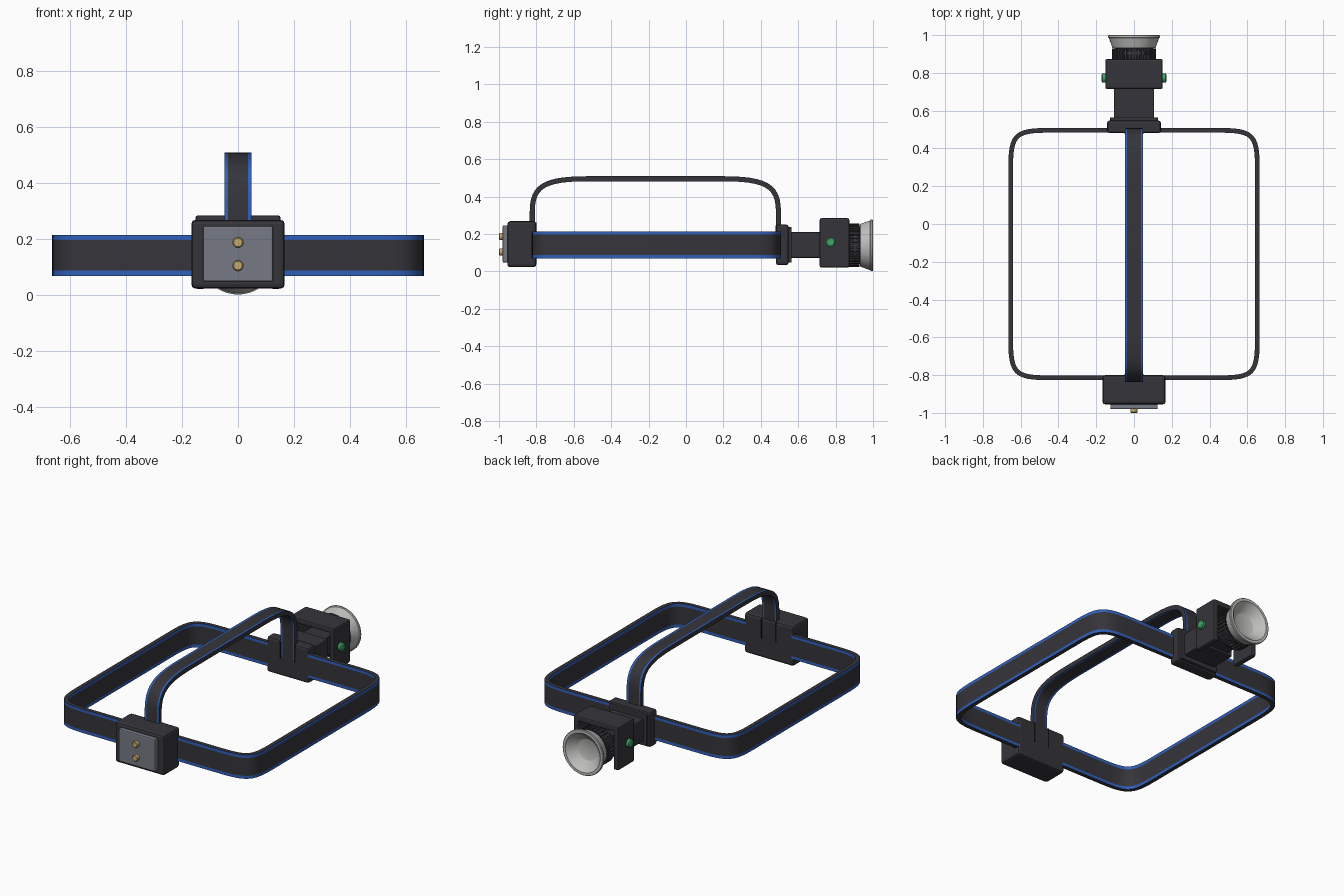
import bpy, bmesh, math
from mathutils import Vector, Matrix

cube = bpy.data.objects.get("Cube")
if cube:
    bpy.data.objects.remove(cube, do_unlink=True)


def material(name, rgb):
    m = bpy.data.materials.new(name)
    m.use_nodes = True
    m.diffuse_color = (*rgb, 1)
    m.node_tree.nodes["Principled BSDF"].inputs["Base Color"].default_value = (*rgb, 1)
    return m


DARK = material("charcoal", (0.036, 0.035, 0.042))
BLACK = material("black", (0.006, 0.006, 0.008))
BLUE = material("blue trim", (0.03, 0.115, 0.49))
GREY = material("slate grey", (0.18, 0.195, 0.235))
BRASS = material("brass", (0.6, 0.4, 0.15))
SILVER = material("light grey", (0.52, 0.52, 0.51))
GREEN = material("green", (0.05, 0.38, 0.13))


def finish(name, bm, mats, bevel=0, smooth=False):
    bmesh.ops.recalc_face_normals(bm, faces=bm.faces)
    me = bpy.data.meshes.new(name)
    bm.to_mesh(me)
    bm.free()
    for m in mats:
        me.materials.append(m)
    ob = bpy.data.objects.new(name, me)
    bpy.context.scene.collection.objects.link(ob)
    if bevel:
        mod = ob.modifiers.new("bevel", 'BEVEL')
        mod.width, mod.segments = bevel, 2
    if smooth:
        bpy.ops.object.select_all(action='DESELECT')
        ob.select_set(True)
        bpy.context.view_layer.objects.active = ob
        bpy.ops.object.shade_smooth_by_angle(angle=math.radians(35))
    return ob


def add_box(bm, lo, hi, turn=Matrix()):
    size = Vector(hi) - Vector(lo)
    mid = (Vector(hi) + Vector(lo)) / 2
    bmesh.ops.create_cube(bm, size=1, matrix=turn @ Matrix.Translation(mid) @ Matrix.Diagonal((*size, 1)))


def box(name, lo, hi, mat, bevel=0):
    bm = bmesh.new()
    add_box(bm, lo, hi)
    return finish(name, bm, [mat], bevel)


def lathe(name, profile, centre, axis, mat, steps=40):
    """Turn (radius, distance) points about an axis through centre."""
    bm = bmesh.new()
    rot = Vector((0, 0, 1)).rotation_difference(Vector(axis)).to_matrix()
    rings = []
    for r, d in profile:
        angles = [2 * math.pi * i / steps for i in range(steps)]
        rings.append([bm.verts.new(Vector(centre) + rot @ Vector((r * math.cos(a), r * math.sin(a), d)))
                      for a in angles])
    for a, b in zip(rings, rings[1:]):
        for i in range(steps):
            j = (i + 1) % steps
            bm.faces.new((a[i], a[j], b[j], b[i]))
    bm.faces.new(rings[0])
    bm.faces.new(rings[-1])
    return finish(name, bm, [mat], smooth=True)


def corner(start, tip, end, pull, n=12):
    """Curve from start to end, drawn towards the tip."""
    p0, c, p3 = Vector(start), Vector(tip), Vector(end)
    p1, p2 = p0.lerp(c, pull), p3.lerp(c, pull)
    ts = [i / n for i in range(n + 1)]
    return [p0 * (1 - t)**3 + p1 * 3 * t * (1 - t)**2 + p2 * 3 * t * t * (1 - t) + p3 * t**3 for t in ts]


def webbing(name, path, place, low, high, trim, thick, closed):
    """Sweep a flat strap with coloured borders along a 2D path."""
    bm = bmesh.new()
    across = [low, low + trim, high - trim, high]
    section = [(1, w) for w in across] + [(-1, w) for w in reversed(across)]
    n, k = len(path), len(section)
    rows = []
    for i, p in enumerate(path):
        before = path[i - 1] if closed or i else p
        after = path[(i + 1) % n] if closed or i < n - 1 else p
        t = (after - before).normalized()
        normal = Vector((t.y, -t.x))
        rows.append([bm.verts.new(place(p + normal * s * thick / 2, w)) for s, w in section])
    for i in range(n if closed else n - 1):
        a, b = rows[i], rows[(i + 1) % n]
        for j in range(k):
            f = bm.faces.new((a[j], a[(j + 1) % k], b[(j + 1) % k], b[j]))
            f.material_index = int(j in (0, 2, 4, 6))
    if not closed:
        bm.faces.new(rows[0])
        bm.faces.new(rows[-1])
    return finish(name, bm, [DARK, BLUE], smooth=True)


# Head band: rounded rectangle lying flat
X, FRONT, BACK, R = 0.653, -0.814, 0.496, 0.2
band = []
for sx, y, first in ((1, FRONT, 'x'), (1, BACK, 'y'), (-1, BACK, 'x'), (-1, FRONT, 'y')):
    inward = R if y == FRONT else -R
    along_x, along_y = (sx * (X - R), y), (sx * X, y + inward)
    ends = (along_x, along_y) if first == 'x' else (along_y, along_x)
    band += corner(ends[0], (sx * X, y), ends[1], 0.88)
webbing("head_band", band, lambda p, w: Vector((p.x, p.y, w)), 0.068, 0.214, 0.018, 0.025, True)

# Top strap: arch from the battery case to the lamp clip
F, B, T = -0.822, 0.494, 0.495
arch = [Vector((F, 0.15))] + corner((F, 0.32), (F, T), (F + 0.3, T), 0.78)
arch += corner((B - 0.3, T), (B, T), (B, 0.32), 0.78) + [Vector((B, 0.15))]
webbing("top_strap", arch, lambda p, w: Vector((w, p.x, p.y)), -0.048, 0.048, 0.012, 0.027, False)

# Battery case with contact panel
box("battery_case", (-0.167, -0.955, 0.022), (0.167, -0.8, 0.268), DARK, 0.015)
box("contact_panel", (-0.125, -0.98, 0.047), (0.125, -0.95, 0.246), GREY, 0.006)
for name, z in (("upper_contact", 0.187), ("lower_contact", 0.104)):
    lathe(name, [(0.019, 0), (0.019, 0.021), (0.015, 0.025)], (0, -0.975, z), (0, -1, 0), BRASS, 16)

# Lamp clip and neck
box("lamp_clip", (-0.142, 0.481, 0.034), (0.142, 0.548, 0.25), DARK, 0.012)
box("clip_plate", (-0.127, 0.54, 0.046), (0.127, 0.565, 0.238), DARK, 0.005)
box("lamp_neck", (-0.107, 0.555, 0.072), (0.107, 0.72, 0.21), DARK, 0.006)
box("neck_core", (-0.075, 0.71, 0.085), (0.075, 0.85, 0.195), DARK)

# Strap slots on the inner faces of case and clip
for side, tag in ((1, "left"), (-1, "right")):
    for part, y, top in (("case", -0.8, 0.262), ("clip", 0.481, 0.244)):
        x = side * 0.05
        box(f"{tag}_{part}_slot", (x - 0.004, y - 0.002, 0.14), (x + 0.004, y + 0.002, top), BLACK)

# Lamp bracket: upside-down U with a pivot on each side
bm = bmesh.new()
outline = [(-0.152, 0.02), (-0.152, 0.284), (0.152, 0.284), (0.152, 0.02),
           (0.118, 0.02), (0.118, 0.25), (-0.118, 0.25), (-0.118, 0.02)]
face = bm.faces.new([bm.verts.new((x, 0.715, z)) for x, z in outline])
ext = bmesh.ops.extrude_face_region(bm, geom=[face])
bmesh.ops.translate(bm, vec=(0, 0.158, 0), verts=[v for v in ext["geom"] if isinstance(v, bmesh.types.BMVert)])
finish("lamp_bracket", bm, [DARK], 0.009)
for side, tag in ((1, "left"), (-1, "right")):
    lathe(f"{tag}_pivot", [(0.025, 0), (0.025, 0.02), (0.018, 0.025)],
          (side * 0.147, 0.773, 0.155), (side, 0, 0), GREEN, 12)

# Finned barrel
CZ = 0.139
lathe("lamp_barrel", [(0.09, 0.82), (0.101, 0.83), (0.101, 0.94)], (0, 0, CZ), (0, 1, 0), DARK)
bm = bmesh.new()
for i in range(32):
    turn = Matrix.Translation((0, 0, CZ)) @ Matrix.Rotation(math.tau * i / 32, 4, 'Y')
    add_box(bm, (-0.006, 0.85, 0.095), (0.006, 0.928, 0.117), turn)
finish("barrel_fins", bm, [DARK])
lathe("fin_ring", [(0.111, 0.895), (0.111, 0.915)], (0, 0, CZ), (0, 1, 0), DARK)

# Flared reflector, hollow towards the back
reflector = [(0.1, 0.93), (0.114, 0.932), (0.133, 0.985), (0.138, 0.988), (0.138, 0.997), (0.135, 1.0),
             (0.119, 1.0), (0.115, 0.995), (0.068, 0.952), (0.064, 0.95)]
lathe("reflector", reflector, (0, 0, CZ), (0, 1, 0), SILVER, 48)
